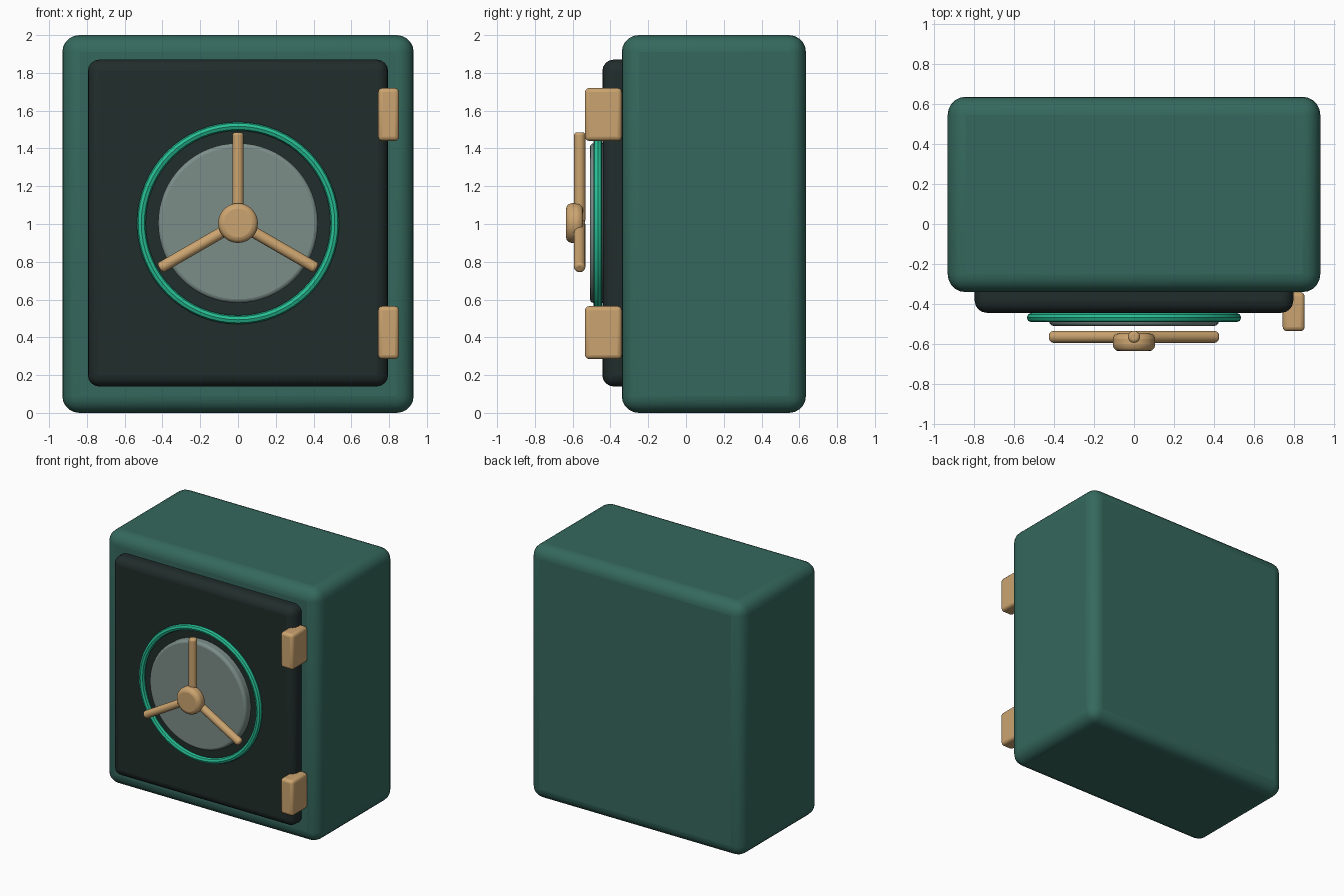
import bpy, math
from mathutils import Vector

if "Cube" in bpy.data.objects:
    bpy.data.objects.remove(bpy.data.objects["Cube"])

def mat(name, rgb):
    m = bpy.data.materials.new(name)
    m.diffuse_color = (*rgb, 1)
    m.use_nodes = True
    m.node_tree.nodes["Principled BSDF"].inputs["Base Color"].default_value = m.diffuse_color
    return m

GREEN = mat("body_green", (0.035, 0.14, 0.11))
DARK = mat("door_dark", (0.015, 0.026, 0.024))
BRASS = mat("brass", (0.60, 0.37, 0.16))
STEEL = mat("steel", (0.20, 0.27, 0.25))
GLOW = mat("ring_green", (0.02, 0.52, 0.30))
CZ = 1.005  # height of the dial centre

def finish(name, material, bevel=0, segs=4):
    o = bpy.context.object
    o.name = o.data.name = name
    o.data.materials.append(material)
    if bevel:
        b = o.modifiers.new("bevel", 'BEVEL')
        b.width, b.segments, b.limit_method = bevel, segs, 'ANGLE'
    bpy.ops.object.shade_smooth_by_angle(angle=math.radians(35))
    return o

def box(name, lo, hi, material, bevel, segs=4):
    lo, hi = Vector(lo), Vector(hi)
    bpy.ops.mesh.primitive_cube_add(size=1, location=(lo + hi) / 2)
    bpy.context.object.scale = hi - lo
    bpy.ops.object.transform_apply(location=False, rotation=False, scale=True)
    return finish(name, material, bevel, segs)

def disc(name, r, y0, y1, material, bevel, sides=64):
    bpy.ops.mesh.primitive_cylinder_add(vertices=sides, radius=r, depth=y1 - y0,
        location=(0, (y0 + y1) / 2, CZ), rotation=(math.pi / 2, 0, 0))
    return finish(name, material, bevel, 3)

# Cabinet and door
box("safe_body", (-0.93, -0.34, 0), (0.93, 0.635, 2), GREEN, 0.09, 5)
box("door", (-0.795, -0.443, 0.14), (0.795, -0.28, 1.87), DARK, 0.06)

# Hinges
for name, z in (("lower_hinge", 0.425), ("upper_hinge", 1.58)):
    box(name, (0.742, -0.535, z - 0.14), (0.852, -0.34, z + 0.14), BRASS, 0.022, 3)

# Dial plate and surrounding ring
disc("dial_plate", 0.423, -0.508, -0.42, STEEL, 0.02)
bpy.ops.mesh.primitive_torus_add(major_radius=0.512, minor_radius=0.023,
    major_segments=64, minor_segments=8,
    location=(0, -0.467, CZ), rotation=(math.pi / 2, 0, 0))
finish("dial_ring", GLOW)

# Handle hub and three spokes
disc("handle_hub", 0.105, -0.635, -0.545, BRASS, 0.03, 48)
for i in range(3):
    a = math.radians(90 + 120 * i)
    d = Vector((math.cos(a), 0, math.sin(a)))
    bpy.ops.mesh.primitive_cylinder_add(vertices=20, radius=0.03, depth=0.48,
        location=Vector((0, -0.563, CZ)) + d * 0.24,
        rotation=d.to_track_quat('Z', 'Y').to_euler())
    finish(f"handle_spoke_{i + 1}", BRASS, 0.015, 3)
